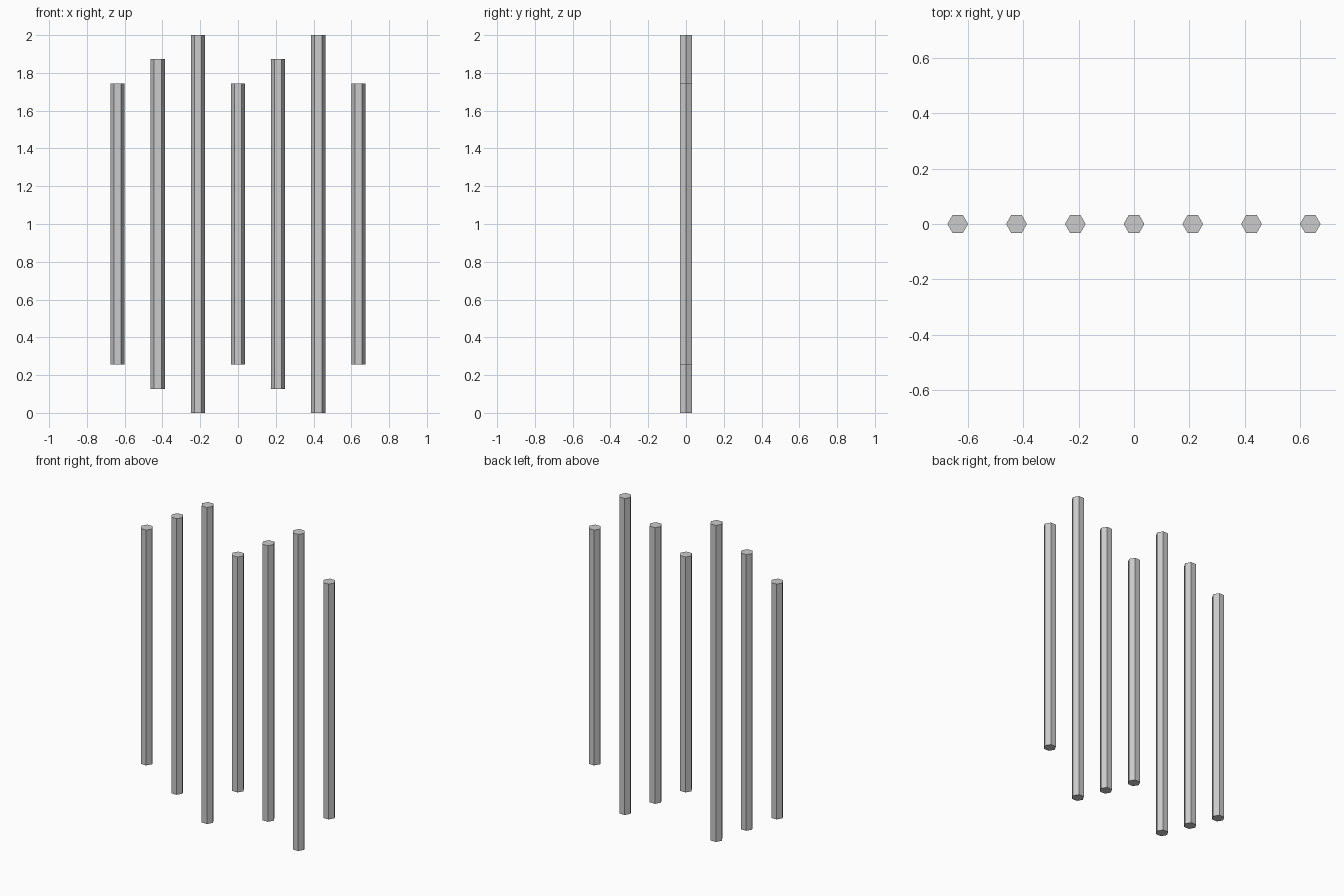
import bpy, math

if "Cube" in bpy.data.objects:
    bpy.data.objects.remove(bpy.data.objects["Cube"])

RADIUS = 0.0375
SPACING = 0.2125
LENGTHS = [1.487, 1.745, 2.0]  # short, medium, long, repeating

grey = bpy.data.materials.new("light_grey")
grey.diffuse_color = (0.6, 0.6, 0.6, 1)
grey.use_nodes = True
grey.node_tree.nodes["Principled BSDF"].inputs["Base Color"].default_value = grey.diffuse_color

# Row of seven hexagonal rods, all centred at the same height
for i in range(7):
    bpy.ops.mesh.primitive_cylinder_add(
        vertices=6, radius=RADIUS, depth=LENGTHS[i % 3],
        location=((i - 3) * SPACING, 0, 1),
        rotation=(0, 0, math.radians(30)))  # corners point along x
    rod = bpy.context.object
    rod.name = f"hexagonal_rod_{i + 1}"
    rod.data.materials.append(grey)
